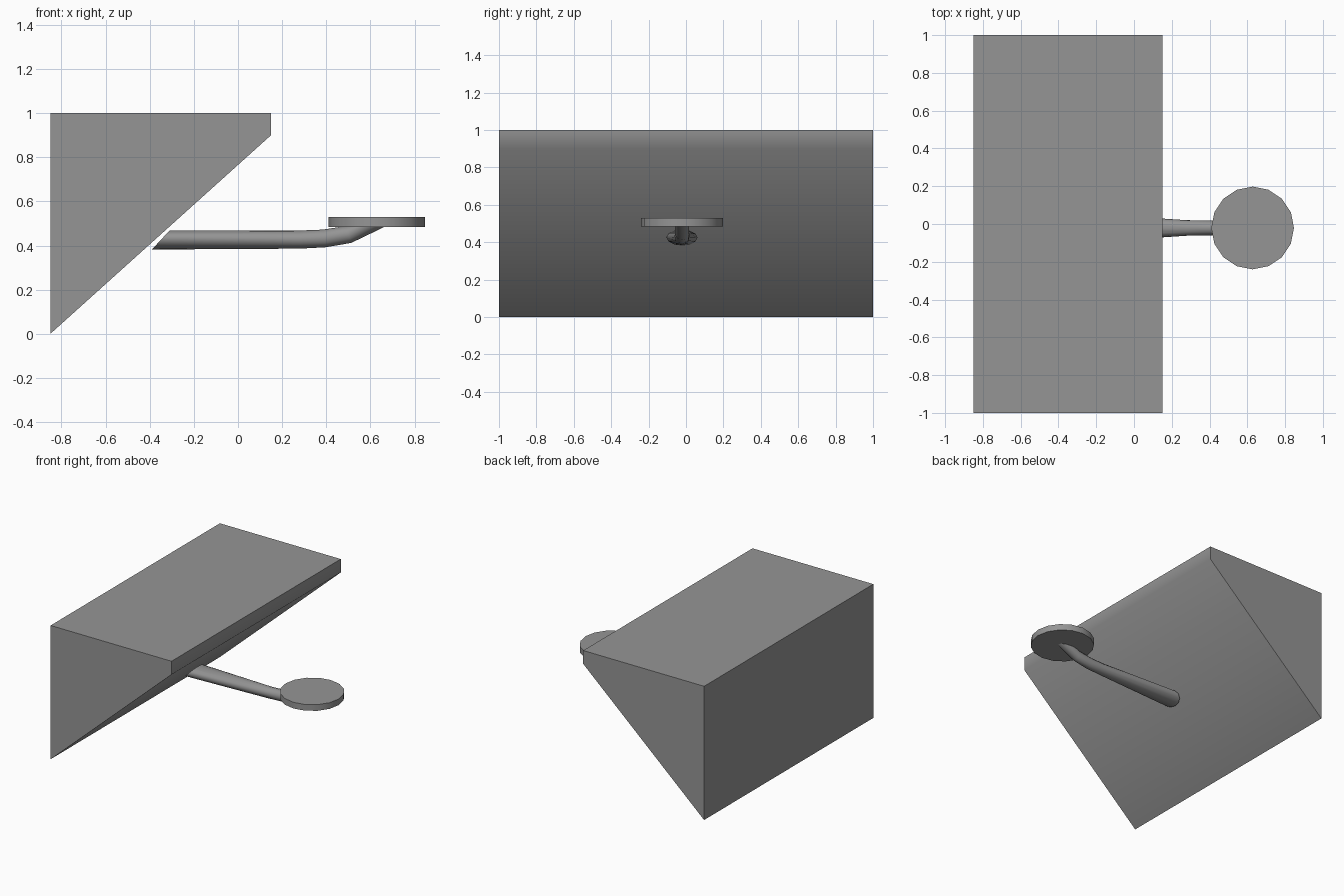
import bpy, bmesh
from math import sin, cos, pi, radians

if "Cube" in bpy.data.objects:
    bpy.data.objects.remove(bpy.data.objects["Cube"], do_unlink=True)

grey = bpy.data.materials.new("plain grey")
grey.use_nodes = True
grey.diffuse_color = (0.3, 0.3, 0.3, 1)
grey.node_tree.nodes["Principled BSDF"].inputs["Base Color"].default_value = (0.3, 0.3, 0.3, 1)


def loft(name, rings, angle):
    """Skin a list of closed rings, cap both ends and smooth below the angle."""
    bm = bmesh.new()
    loops = [[bm.verts.new(p) for p in ring] for ring in rings]
    for a, b in zip(loops, loops[1:]):
        for i in range(len(a)):
            j = (i + 1) % len(a)
            bm.faces.new((a[i], a[j], b[j], b[i]))
    bm.faces.new(loops[0])
    bm.faces.new(loops[-1])
    bmesh.ops.recalc_face_normals(bm, faces=bm.faces)
    mesh = bpy.data.meshes.new(name)
    bm.to_mesh(mesh)
    bm.free()
    mesh.materials.append(grey)
    obj = bpy.data.objects.new(name, mesh)
    bpy.context.collection.objects.link(obj)
    bpy.ops.object.select_all(action='DESELECT')
    obj.select_set(True)
    bpy.context.view_layer.objects.active = obj
    bpy.ops.object.shade_smooth_by_angle(angle=radians(angle))


# Wedge block: side profile swept along y
profile = [(-0.85, 0), (0.15, 0.9), (0.15, 1), (-0.85, 1)]
loft("wedge_block", [[(x, y, z) for x, z in profile] for y in (-1, 1)], 60)

# Tapered arm: centre x, centre z, half width, then x and z reach of the ring's top
Y = -0.021
sections = [
    (-0.35, 0.425, 0.083, 0.04, 0.043),
    (0.28, 0.427, 0.041, 0, 0.041),
    (0.39, 0.432, 0.04, -0.006, 0.04),
    (0.5, 0.45, 0.038, -0.013, 0.038),
    (0.585, 0.49, 0.038, -0.09, 0),
]
SIDES = 12
turns = [2 * pi * i / SIDES for i in range(SIDES)]
loft("arm", [[(x + dx * sin(t), Y + w * cos(t), z + dz * sin(t)) for t in turns]
             for x, z, w, dx, dz in sections], 50)

# Round plate on the arm's tip
turns = [2 * pi * i / 16 for i in range(16)]
loft("round_plate", [[(0.628 + 0.219 * cos(t), Y + 0.219 * sin(t), z) for t in turns]
                     for z in (0.484, 0.53)], 30)
